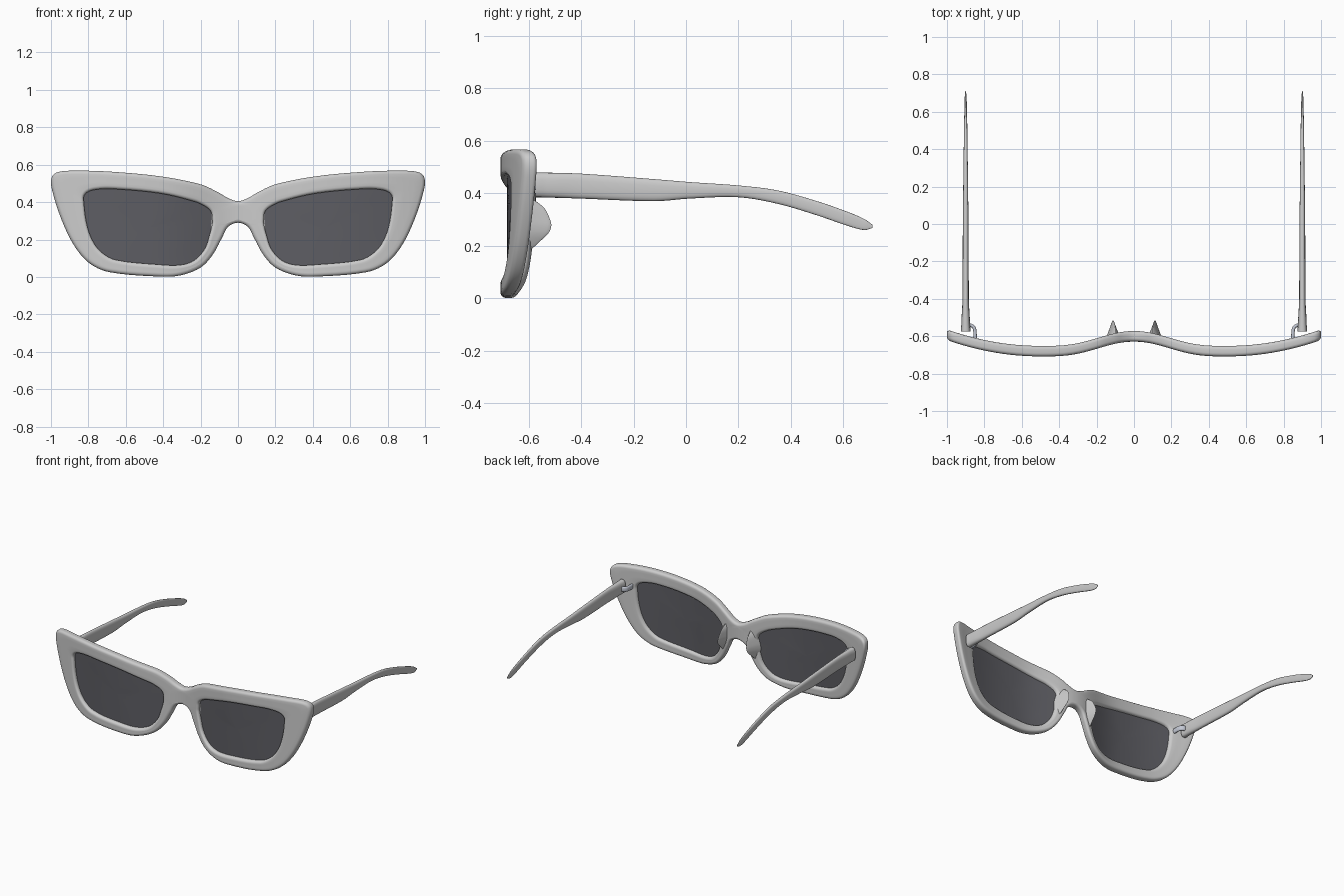
import bpy, bmesh, math
from mathutils import Vector

if "Cube" in bpy.data.objects:
    bpy.data.objects.remove(bpy.data.objects["Cube"])


def spline(pts, res):
    """Smooth curve through pts[1:-1]; the first and last points only steer the ends."""
    P = [Vector(p) for p in pts]
    tan = [None] + [(P[i + 1] - P[i - 1]).normalized() for i in range(1, len(P) - 1)]
    out = []
    for i in range(1, len(P) - 2):
        a, b = P[i], P[i + 1]
        h = (b - a).length / 3
        c, d = a + tan[i] * h, b - tan[i + 1] * h
        for k in range(res):
            t = k / res
            out.append(a * (1-t)**3 + c * (3*t*(1-t)**2) + d * (3*t*t*(1-t)) + b * t**3)
    return out + [P[-2]]


def open_spline(pts, res):
    return spline([pts[0]] + pts + [pts[-1]], res)


def front_y(x):
    """Front surface of the curved face of the glasses."""
    x = abs(x)
    if x > 0.5:
        return -0.708 + 0.35 * (x - 0.5) ** 2
    return -0.708 + 0.08 * (0.5 + 0.5 * math.cos(2 * math.pi * x)) ** 1.6


def finish(bm, name, color=None, angle=50):
    bmesh.ops.recalc_face_normals(bm, faces=bm.faces)
    me = bpy.data.meshes.new(name)
    bm.to_mesh(me)
    bm.free()
    me.polygons.foreach_set("use_smooth", [True] * len(me.polygons))
    me.set_sharp_from_angle(angle=math.radians(angle))
    ob = bpy.data.objects.new(name, me)
    bpy.context.collection.objects.link(ob)
    if color:
        mat = bpy.data.materials.get(name.split("_")[0]) or bpy.data.materials.new(name.split("_")[0])
        mat.diffuse_color = color
        mat.use_nodes = True
        mat.node_tree.nodes["Principled BSDF"].inputs["Base Color"].default_value = mat.diffuse_color
        me.materials.append(mat)
    return ob


def loft(name, rings, sign, color=None, angle=50):
    """Closed skin over a list of rings, mirrored in x by sign."""
    bm = bmesh.new()
    V = [[bm.verts.new((sign * p[0], p[1], p[2])) for p in r] for r in rings]
    n = len(V[0])
    for a, b in zip(V, V[1:]):
        for i in range(n):
            bm.faces.new((a[i], a[(i + 1) % n], b[(i + 1) % n], b[i]))
    bm.faces.new(V[0])
    bm.faces.new(V[-1])
    return finish(bm, name, color, angle)


# Paired outlines of the rim (x, z): outer edge and lens opening, from bridge top round to bridge underside
outer = [(0, .405), (.05, .42), (.107, .453), (.2, .495), (.417, .538), (.684, .563), (.87, .568),
         (.965, .56), (.997, .53), (.993, .46), (.94, .297), (.87, .158), (.79, .07), (.684, .025),
         (.417, .002), (.31, .008), (.2, .05), (.134, .12), (.085, .21), (.053, .268), (0, .29)]
inner = [(.140, .335), (.150, .356), (.176, .377), (.23, .402), (.42, .447), (.684, .471), (.765, .466),
         (.805, .453), (.824, .43), (.824, .40), (.812, .30), (.785, .21), (.738, .14), (.66, .093),
         (.42, .066), (.31, .064), (.235, .088), (.178, .15), (.152, .225), (.141, .268), (.137, .295)]
flip = lambda p: (-p[0], p[1])
O = spline([flip(outer[1])] + outer + [flip(outer[-2])], 5)
H = spline([inner[-1]] + inner + [inner[0]], 5)
n_open = len(O) - 1
for k in range(1, 4):                       # centre line of the bridge
    O.append(O[n_open].lerp(O[0], k / 4))
    H.append(H[n_open].lerp(H[0], k / 4))
N = len(O)

# Front frame: strip between the outlines, mirrored, welded, edges rounded, then curved
bm = bmesh.new()
THICK, STEPS = 0.056, (0, .35, .65, 1)
for s in (1, -1):
    rings = []
    for o, h in zip(O, H):
        pts = [o.lerp(h, t) for t in STEPS]
        rings.append([bm.verts.new((s * p.x, 0, p.y)) for p in pts] +
                     [bm.verts.new((s * p.x, THICK, p.y)) for p in reversed(pts)])
    for i in range(N):
        a, b = rings[i], rings[(i + 1) % N]
        for k in range(8):
            if k == 7 and i >= n_open:      # halves join here
                continue
            j = (k + 1) % 8
            bm.faces.new((a[k], a[j], b[j], b[k]))
bmesh.ops.remove_doubles(bm, verts=bm.verts, dist=1e-5)
bmesh.ops.recalc_face_normals(bm, faces=bm.faces)
sharp = [e for e in bm.edges if e.calc_face_angle(0) > 1.0]
bmesh.ops.bevel(bm, geom=sharp, offset=.018, segments=4, profile=.5, affect='EDGES', clamp_overlap=False)
for v in bm.verts:
    v.co.y += front_y(v.co.x)
finish(bm, "front_frame")

# Ring sections shared by the arms
SEC = 20
sq = lambda c: math.copysign(abs(c) ** 0.75, c)
section = [(sq(math.cos(2 * math.pi * i / SEC)), sq(math.sin(2 * math.pi * i / SEC))) for i in range(SEC)]

# Temple arm stations: y, centre z, half height, half width
arm = [(-.574, .4325, .0475, .026), (-.53, .4315, .0475, .023), (-.40, .4275, .0475, .017),
       (-.12, .412, .042, .016), (.013, .4115, .0315, .015), (.2, .4075, .0225, .013),
       (.35, .3855, .0255, .011), (.5, .343, .027, .009), (.62, .3015, .0265, .007),
       (.68, .281, .021, .005), (.712, .274, .006, .002)]
arm_rings = [[(.9 + w * c, y, z + h * q) for c, q in section] for y, z, h, w in open_spline(arm, 5)]

# Nose pad fins: tip outline (y, z) with a flared base sunk into the frame
tips = [(-.605, .172), (-.56, .214), (-.525, .248), (-.514, .275), (-.518, .298), (-.54, .343), (-.59, .382)]
pad_rings = []
for y_tip, z in open_spline(tips, 4):
    xc, y0 = .112 + (.28 - z) * .15, -.625
    k = (y_tip - y0) / .11
    ring = []
    for i in range(-8, 9):
        u = i / 8
        s = 1 - abs(u) ** 1.5
        half = .034 * (1 - s) ** 1.3 + .008 * math.sqrt(max(0, 1 - s * s))
        ring.append((xc + math.copysign(half, u) * (.4 + .6 * k) if i else xc, y0 + (y_tip - y0) * s, z))
    pad_rings.append(ring)

# Hinge loop: small bent bar from arm to frame
hinge_path = open_spline([(.892, -.541), (.868, -.543), (.853, -.56), (.849, -.61)], 5)
hinge_rings = []
for i, p in enumerate(hinge_path):
    d = (hinge_path[min(i + 1, len(hinge_path) - 1)] - hinge_path[max(i - 1, 0)]).normalized()
    hinge_rings.append([(p.x - d.y * .009 * c, p.y + d.x * .009 * c, .43 + .018 * q) for c, q in section])

# Lens: thin curved sheet filling the opening
mid = Vector((.47, .265))
edge = [h.lerp(o, .08) for o, h in zip(O, H)]
scales = (.03, .25, .5, .75, 1)
lens_rings = []
for off, sc in [(.036, s) for s in scales] + [(.026, s) for s in reversed(scales)]:
    pts = [mid.lerp(e, sc) for e in edge]
    lens_rings.append([(p.x, front_y(p.x) + off, p.y) for p in pts])

for side, s in (("right", 1), ("left", -1)):
    loft("temple_arm_" + side, arm_rings, s)
    loft("nose_pad_" + side, pad_rings, s, angle=70)
    loft("hinge_" + side, hinge_rings, s, (.55, .58, .66, 1))
    loft("lens_" + side, lens_rings, s, (.11, .11, .125, 1))
